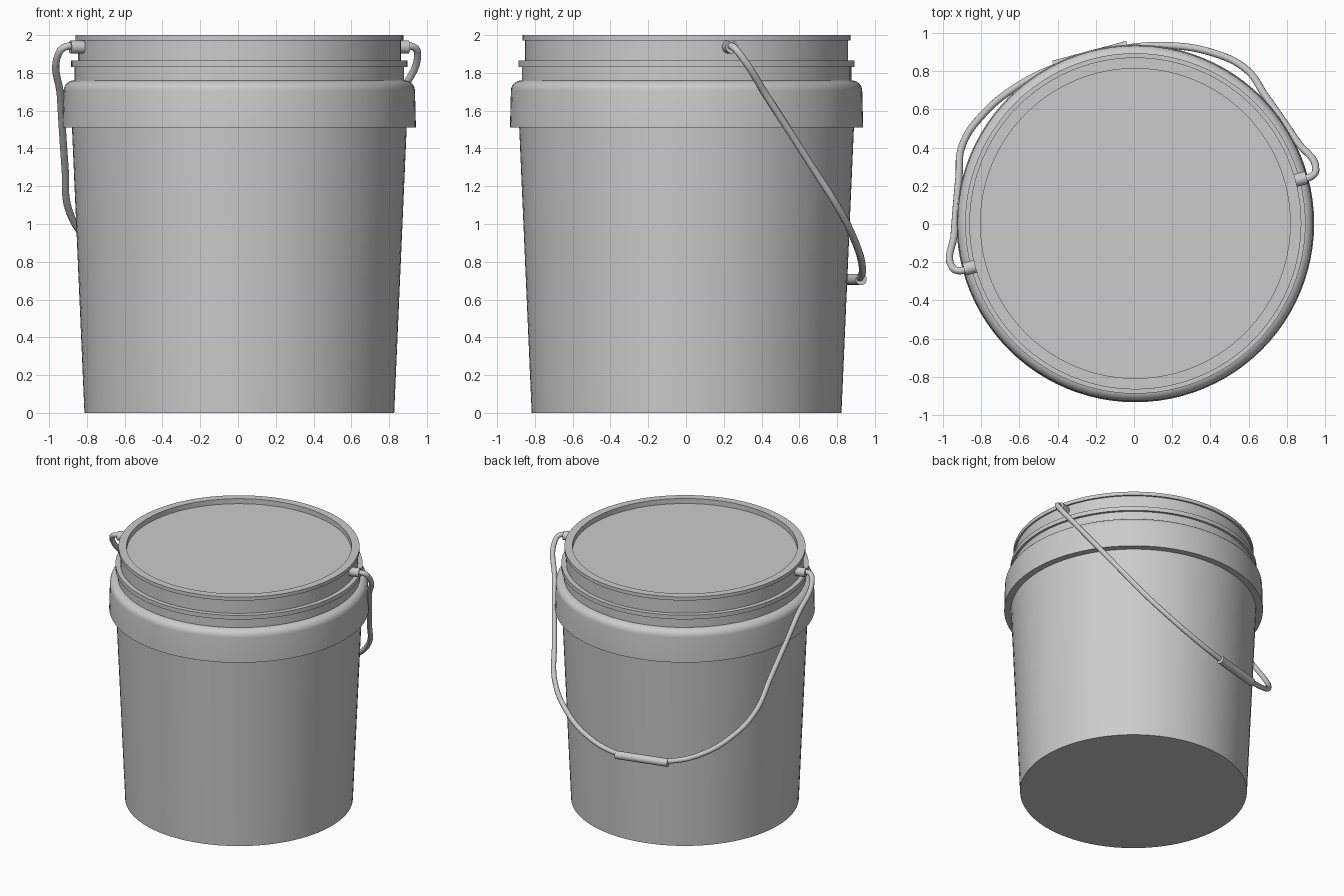
import bpy, bmesh, math
from mathutils import Vector

if "Cube" in bpy.data.objects:
    bpy.data.objects.remove(bpy.data.objects["Cube"])

CX, CY = 0.007, 0.003      # bucket axis
TURN = math.radians(15)    # handle axis turned about z
PIVOT_Z = 1.937
U = Vector((math.cos(TURN), math.sin(TURN), 0))           # along the handle axis
D = Vector((-0.592 * math.sin(TURN), 0.592 * math.cos(TURN), -0.806))  # hang direction


def smooth(obj, angle=30):
    bpy.ops.object.select_all(action='DESELECT')
    obj.select_set(True)
    bpy.context.view_layer.objects.active = obj
    bpy.ops.object.shade_smooth_by_angle(angle=math.radians(angle))


def lathe(name, profile, steps=96):
    bm = bmesh.new()
    vs = [bm.verts.new((r, 0, z)) for r, z in profile]
    edges = [bm.edges.new(p) for p in zip(vs, vs[1:])]
    bmesh.ops.spin(bm, geom=vs + edges, cent=(0, 0, 0), axis=(0, 0, 1),
                   angle=math.tau, steps=steps)
    bmesh.ops.remove_doubles(bm, verts=bm.verts, dist=1e-4)
    bmesh.ops.recalc_face_normals(bm, faces=bm.faces)
    mesh = bpy.data.meshes.new(name)
    bm.to_mesh(mesh)
    bm.free()
    obj = bpy.data.objects.new(name, mesh)
    obj.location = (CX, CY, 0)
    bpy.context.collection.objects.link(obj)
    smooth(obj)
    return obj


def on_bail(u, s):
    return Vector((CX, CY, PIVOT_Z)) + U * u + D * s


def rod(name, a, b, radius):
    bpy.ops.mesh.primitive_cylinder_add(vertices=24, radius=radius, depth=(b - a).length,
                                        location=(a + b) / 2)
    obj = bpy.context.object
    obj.name = name
    obj.rotation_euler = (b - a).to_track_quat('Z', 'Y').to_euler()
    smooth(obj)
    return obj


# Bucket: tapered wall, rounded collar, neck ridges, rim and recessed lid
collar_round = [(0.875 + 0.055 * math.cos(t), 1.705 + 0.055 * math.sin(t))
                for t in [math.radians(15 * i) for i in range(7)]]
lathe("bucket", [(0, 0), (0.82, 0), (0.886, 1.51), (0.935, 1.51)] + collar_round + [
    (0.872, 1.76), (0.872, 1.832), (0.89, 1.832), (0.89, 1.865), (0.855, 1.865),
    (0.855, 1.972), (0.868, 1.972), (0.868, 2.0), (0.81, 2.0), (0.81, 1.96), (0, 1.96)])

# Wire handle hanging at the back
half = [(0.88, 0), (0.955, 0), (0.985, 0.05), (0.93, 0.32), (0.83, 0.79),
        (0.765, 1.07), (0.63, 1.27), (0.43, 1.43), (0.2, 1.515)]
path = half + [(0, 1.53)] + [(-u, s) for u, s in reversed(half)]
curve = bpy.data.curves.new("wire_handle", 'CURVE')
curve.dimensions = '3D'
curve.bevel_depth = 0.019
curve.bevel_resolution = 4
curve.resolution_u = 8
curve.use_fill_caps = True
spline = curve.splines.new('BEZIER')
spline.bezier_points.add(len(path) - 1)
for point, (u, s) in zip(spline.bezier_points, path):
    point.co = on_bail(u, s)
    point.handle_left_type = point.handle_right_type = 'AUTO'
bpy.context.collection.objects.link(bpy.data.objects.new("wire_handle", curve))

# Hand grip and the two pivot hubs
rod("handle_grip", on_bail(-0.2, 1.527), on_bail(0.2, 1.527), 0.03)
for side, label in ((1, "right"), (-1, "left")):
    rod("pivot_hub_" + label, on_bail(side * 0.83, 0), on_bail(side * 0.927, 0), 0.034)
